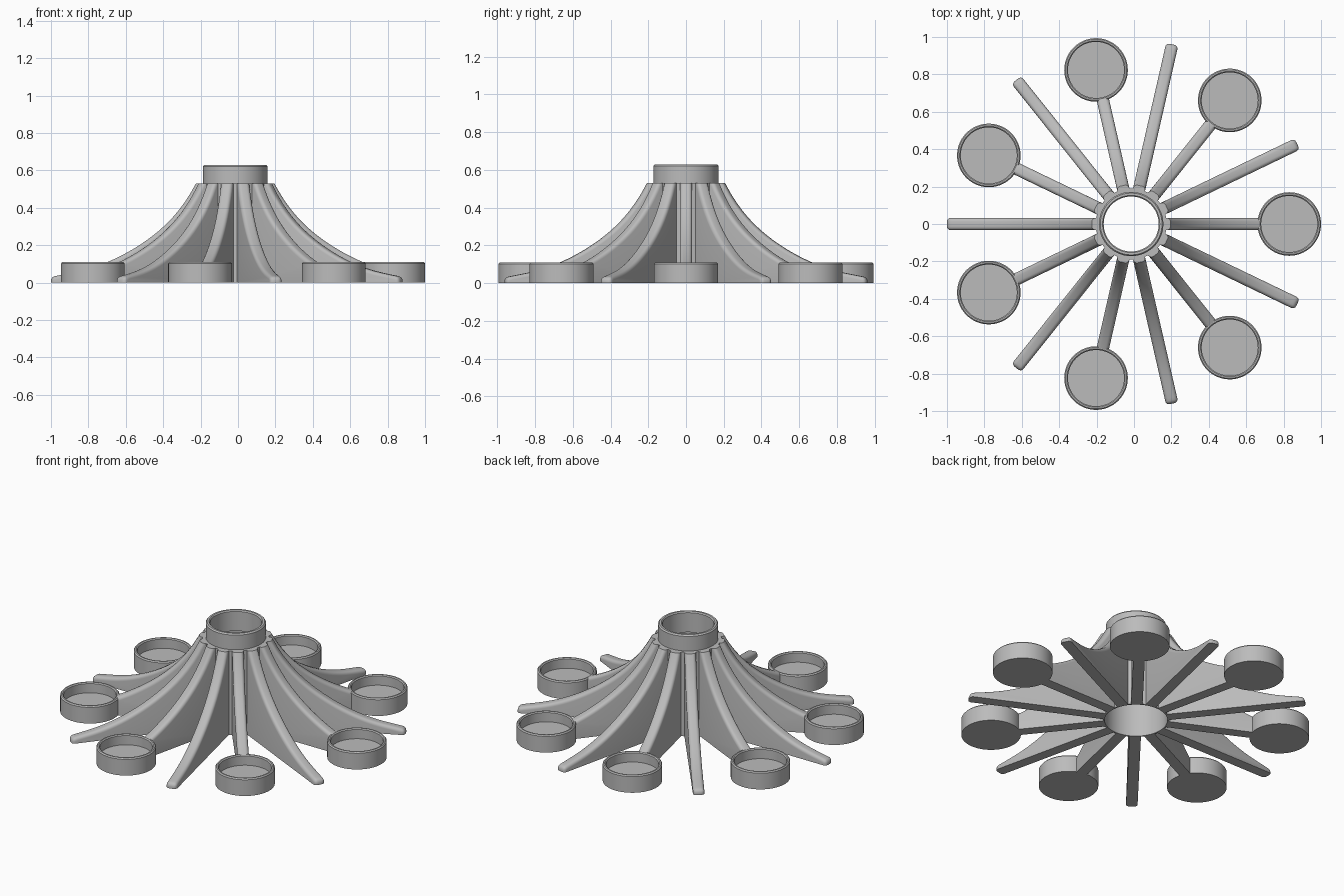
import bpy
import bmesh
import math

if "Cube" in bpy.data.objects:
    bpy.data.objects.remove(bpy.data.objects["Cube"])

ARMS = 7
CENTRE_X = -0.015
CUP_DISTANCE = 0.845
FIN_WIDTH = 0.066
HUB_HEIGHT = 0.53

grey = bpy.data.materials.new("plain grey")
grey.use_nodes = True
grey.diffuse_color = (0.5, 0.5, 0.5, 1)
grey.node_tree.nodes["Principled BSDF"].inputs["Base Color"].default_value = (0.5, 0.5, 0.5, 1)


def finish(name, bm, angle=0.0, distance=0.0):
    """Turn a bmesh into a smooth-shaded object placed around the hub axis."""
    bmesh.ops.recalc_face_normals(bm, faces=bm.faces)
    mesh = bpy.data.meshes.new(name)
    bm.to_mesh(mesh)
    bm.free()
    mesh.materials.append(grey)
    obj = bpy.data.objects.new(name, mesh)
    bpy.context.collection.objects.link(obj)
    obj.location = (CENTRE_X + distance * math.cos(angle), distance * math.sin(angle), 0)
    obj.rotation_euler.z = angle
    bpy.ops.object.select_all(action='DESELECT')
    obj.select_set(True)
    bpy.context.view_layer.objects.active = obj
    bpy.ops.object.shade_smooth_by_angle(angle=math.radians(35))
    return obj


def lathe(profile, closed=False, steps=64):
    """Spin a radius/height profile around the vertical axis."""
    bm = bmesh.new()
    verts = [bm.verts.new((r, 0, z)) for r, z in profile]
    edges = [bm.edges.new(pair) for pair in zip(verts, verts[1:])]
    if closed:
        edges.append(bm.edges.new((verts[-1], verts[0])))
    bmesh.ops.spin(bm, geom=verts + edges, axis=(0, 0, 1), cent=(0, 0, 0),
                   angle=math.tau, steps=steps)
    bmesh.ops.remove_doubles(bm, verts=bm.verts, dist=0.0001)
    return bm


def crest_height(r):
    """Concave sweep of the fin crest, interpolated through a few points."""
    knots = [(0.21, 0.53), (0.32, 0.365), (0.49, 0.215), (0.69, 0.107),
             (0.86, 0.055), (0.985, 0.03)]
    total = 0.0
    for i, (ri, zi) in enumerate(knots):
        for j, (rj, _) in enumerate(knots):
            if i != j:
                zi *= (r - rj) / (ri - rj)
        total += zi
    return total


def fin(reach, rounded_tip):
    """Vertical radial plate with a curved, rounded crest."""
    count = 24
    radii = [0.21 + (reach - 0.21) * i / count for i in range(count + 1)]
    crest = [(r, crest_height(r)) for r in radii]
    outline = [(0.185, 0), (0.185, HUB_HEIGHT)] + crest + [(reach, 0)]
    bm = bmesh.new()
    side = bm.faces.new([bm.verts.new((r, -FIN_WIDTH / 2, z)) for r, z in outline])
    grown = bmesh.ops.extrude_face_region(bm, geom=[side])
    moved = [v for v in grown["geom"] if isinstance(v, bmesh.types.BMVert)]
    bmesh.ops.translate(bm, verts=moved, vec=(0, FIN_WIDTH, 0))

    def on_crest(edge):
        a, b = (v.co for v in edge.verts)
        along = abs(a.y - b.y) < 0.001
        if min(a.x, b.x) > 0.2 and along and max(a.z, b.z) > 0.01:
            return rounded_tip or min(a.z, b.z) > 0.01
        return rounded_tip and not along and min(a.x, b.x) > reach - 0.001 and a.z > 0.01

    bmesh.ops.bevel(bm, geom=[e for e in bm.edges if on_crest(e)], offset=0.02,
                    offset_type='OFFSET', segments=4, profile=0.5,
                    affect='EDGES', clamp_overlap=True)
    return bm


# Hollow central hub with the narrower collar on top
finish("central_hub", lathe([
    (0.18, 0), (0.19, 0), (0.19, HUB_HEIGHT), (0.172, HUB_HEIGHT),
    (0.172, 0.622), (0.165, 0.63), (0.153, 0.63), (0.147, 0.623),
    (0.147, 0.5), (0.18, 0.5)], closed=True))

for k in range(ARMS):
    cup_angle = math.tau * k / ARMS
    fin_angle = cup_angle + math.pi
    # Shallow round cup and the short fin that carries it
    finish(f"cup_{k + 1}", lathe([
        (0, 0), (0.17, 0), (0.17, 0.102), (0.164, 0.109), (0.156, 0.109),
        (0.15, 0.103), (0.15, 0.045), (0, 0.045)]), cup_angle, CUP_DISTANCE)
    finish(f"cup_fin_{k + 1}", fin(0.688, False), cup_angle)
    # Long free-standing fin between two cups
    finish(f"long_fin_{k + 1}", fin(0.985, True), fin_angle)
